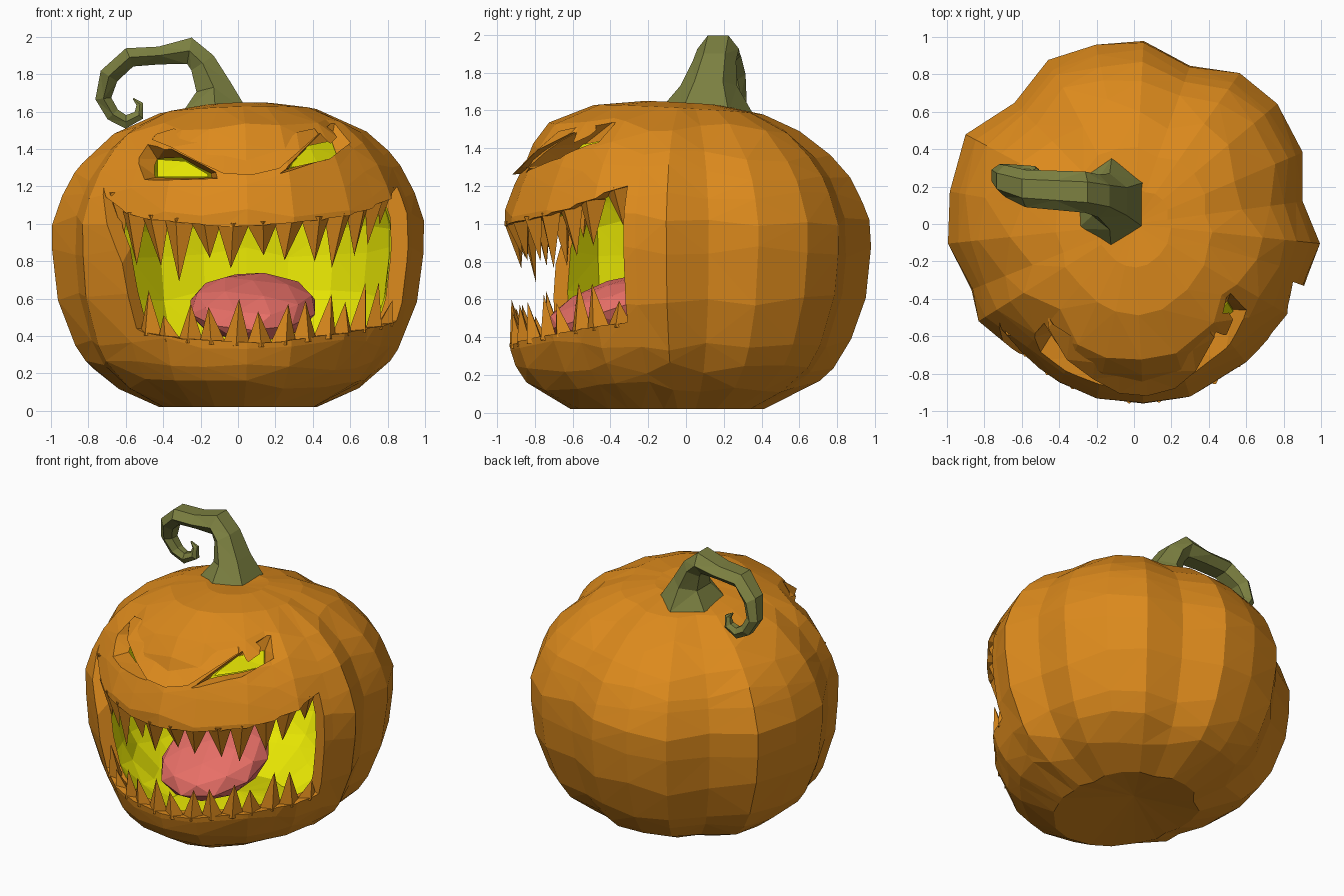
import bpy, bmesh, math, random
from mathutils import Vector, Matrix

if "Cube" in bpy.data.objects:
    bpy.data.objects.remove(bpy.data.objects["Cube"])

random.seed(4)

def material(name, rgb):
    m = bpy.data.materials.new(name)
    m.diffuse_color = (*rgb, 1)
    m.use_nodes = True
    m.node_tree.nodes["Principled BSDF"].inputs["Base Color"].default_value = m.diffuse_color
    return m

ORANGE = material("pumpkin_orange", (.72, .255, .012))
YELLOW = material("glow_yellow", (.83, .82, .001))
GREEN = material("stem_green", (.2, .215, .052))
PINK = material("tongue_pink", (.83, .165, .14))

def make(name, verts, faces, mats, normals=True):
    bm = bmesh.new()
    vs = [bm.verts.new(v) for v in verts]
    for f in faces:
        bm.faces.new([vs[i] for i in f])
    if normals:
        bmesh.ops.recalc_face_normals(bm, faces=bm.faces)
    bmesh.ops.triangulate(bm, faces=bm.faces)
    me = bpy.data.meshes.new(name)
    bm.to_mesh(me)
    bm.free()
    for m in mats:
        me.materials.append(m)
    ob = bpy.data.objects.new(name, me)
    bpy.context.collection.objects.link(ob)
    return ob

def lerp(table, t):
    if t <= table[0][0]:
        return table[0][1]
    for (a, p), (b, q) in zip(table, table[1:]):
        if t <= b:
            return p + (q - p) * (t - a) / (b - a)
    return table[-1][1]

# body shape: lobed outline (angle, radius), side profile (height, scale), front bulge
RING = [(-6, 1.0), (7.6, .91), (23, .98), (40, 1.0), (55, .985), (70.5, .9), (87, .98), (102, .98),
        (117.6, .99), (134.6, .91), (152, 1.02), (170, 1.0), (186, 1.0), (202, .94), (212, .98),
        (229, .93), (245, .945), (258, .955), (273, .97), (288, .97), (309, .96), (321, .96),
        (329.5, .985), (344, .97), (354, 1.0)]
PROFILE = [(.02, .42), (.14, .69), (.24, .8), (.36, .88), (.6, .97), (.86, 1.0), (1.02, 1.0), (1.15, .95),
           (1.26, .9), (1.37, .81), (1.5, .66), (1.6, .42), (1.635, .2)]
BULGE = [(.02, .5), (.14, .24), (.24, .16), (.36, .1), (.7, 0), (1.3, 0), (1.6, .2)]

def radius(deg, z):
    front = max(0, -math.sin(math.radians(deg))) ** 2
    deg = (deg + 6) % 360 - 6
    return lerp(RING, deg) * lerp(PROFILE, z) * (1 + front * lerp(BULGE, z))

def tilt(x, y, z):
    return (.03 * x - .06 * y) * (z / 1.66) ** 2

def polar(deg, r, z):
    a = math.radians(deg)
    return Vector((r * math.cos(a), r * math.sin(a), z))

def surf(x, z, out=0):
    """Point on the front of the body above (x, z)."""
    y = -.7
    for _ in range(12):
        zz = z - tilt(x, y, z)
        r = radius(math.degrees(math.atan2(y, x)), zz)
        y = -math.sqrt(max(.04, r * r - x * x))
    return Vector((x, y - out, z))

# pumpkin shell: outer skin plus yellow cavity
n, k = 24, len(PROFILE)
outer = []
for j, (z, s) in enumerate(PROFILE):
    for deg, _ in RING[:n]:
        h = z + (random.uniform(-.035, .035) if 0 < j < k - 2 else 0)
        p = polar(deg, radius(deg, h), h)
        p.z += tilt(*p)
        outer.append(p)
outer += [Vector((0, 0, .08)), Vector((0, 0, 1.62))]
faces = [(j * n + i, j * n + (i + 1) % n, (j + 1) * n + (i + 1) % n, (j + 1) * n + i)
         for j in range(k - 1) for i in range(n)]
faces += [((i + 1) % n, i, n * k) for i in range(n)]
faces += [((k - 1) * n + i, (k - 1) * n + (i + 1) % n, n * k + 1) for i in range(n)]
c = Vector((0, 0, .83))
inner = [c + (p - c) * .9 for p in outer]
m = len(outer)
body = make("pumpkin_shell", outer + inner,
            faces + [tuple(m + i for i in reversed(f)) for f in faces], [ORANGE, YELLOW], False)
for poly in body.data.polygons:
    if min(poly.vertices) >= m:
        poly.material_index = 1

def cut(cutter):
    mod = body.modifiers.new("cut", 'BOOLEAN')
    mod.operation, mod.solver, mod.object = 'DIFFERENCE', 'EXACT', cutter
    bpy.context.view_layer.objects.active = body
    bpy.ops.object.modifier_apply(modifier=mod.name)
    bpy.data.objects.remove(cutter)

def tube_faces(count, sides):
    f = [(j * sides + i, j * sides + (i + 1) % sides, (j + 1) * sides + (i + 1) % sides, (j + 1) * sides + i)
         for j in range(count - 1) for i in range(sides)]
    return f + [tuple(range(sides)), tuple((count - 1) * sides + i for i in range(sides))]

# mouth opening, wrapped round the front (angles measured from -y)
TOP = [(-54, 1.2), (-40, 1.04), (0, .98), (35, 1.03), (55, 1.1), (69, 1.2)]
BOTTOM = [(-38, .44), (-25, .39), (10, .36), (40, .42), (69, .48)]
top_phi = lambda u: -54 + 124 * u
bot_phi = lambda u: -38 + 108 * u
mv = []
for i in range(13):
    a, b = top_phi(i / 12), bot_phi(i / 12)
    zt, zb = lerp(TOP, a), lerp(BOTTOM, b)
    mv += [polar(a - 90, 1.3, zt), polar(b - 90, 1.3, zb), polar(b - 90, .5, zb), polar(a - 90, .5, zt)]
cut(make("mouth_cutter", mv, tube_faces(13, 4), []))

# eye sockets: slanted outline narrowing to a glowing slit
EYES = [([(-.57, 1.35), (-.51, 1.47), (-.38, 1.42), (-.1, 1.28), (-.09, 1.24), (-.53, 1.23)],
         [(-.43, 1.3), (-.43, 1.345), (-.28, 1.335), (-.16, 1.265), (-.16, 1.25), (-.43, 1.25)]),
        ([(.25, 1.29), (.36, 1.41), (.52, 1.56), (.63, 1.46), (.48, 1.345), (.2, 1.255)],
         [(.29, 1.325), (.38, 1.42), (.5, 1.445), (.53, 1.36), (.42, 1.33), (.28, 1.3)])]
for side, (front, back) in zip(("left", "right"), EYES):
    ev = [surf(x, z, .06) for x, z in front] + [surf(x, z, -.17) for x, z in back]
    cut(make("eye_cutter", ev, tube_faces(2, 6), []))
    # glowing plate just in front of the socket's end
    plate = [surf(x, z, -.16) for x, z in back] + [surf(x, z, -.168) for x, z in back]
    make(side + "_eye_glow", plate, tube_faces(2, 6), [YELLOW])

# angry brow overhanging the eyes
bv = []
for x, z in [(-.46, 1.45), (-.36, 1.41), (-.22, 1.335), (-.08, 1.27), (.07, 1.26), (.22, 1.295), (.33, 1.39), (.43, 1.48)]:
    end = abs(x) > .4
    bv += [surf(x, z, .0 if end else .035), surf(x * .95, z + (.03 if end else .1), -.01), surf(x, z + .01, -.05)]
make("brow", bv, tube_faces(8, 3), [ORANGE])

# teeth: four-sided spikes along both lips
def teeth(name, phi_of, edge, lengths, sign, half):
    verts, fs = [], []
    for i, length in enumerate(lengths):
        phi = phi_of((i + .5) / len(lengths))
        z = lerp(edge, phi)
        r = radius(phi - 90, z) * .985
        base = z - sign * .025
        o = len(verts)
        verts += [polar(phi - half - 90, r - .045, base), polar(phi - 90, r + .01, z - sign * .02),
                  polar(phi + half - 90, r - .045, base), polar(phi - 90, r - .09, base),
                  polar(phi - 90 + (-1) ** i, r - (.08 if sign < 0 else 0), z + sign * length)]
        fs += [(o + a, o + (a + 1) % 4, o + 4) for a in range(4)] + [(o, o + 1, o + 2, o + 3)]
    make(name, verts, fs, [ORANGE])

teeth("upper_teeth", top_phi, TOP, [.22, .26, .25, .32, .18, .22, .16, .2, .22, .27, .24, .22, .18], -1, 5.6)
teeth("lower_teeth", bot_phi, BOTTOM, [.22, .12, .19, .18, .23, .17, .2, .2, .22, .16, .25, .23, .12], 1, 5)

# tongue, sloping down to the front
bm = bmesh.new()
bmesh.ops.create_icosphere(bm, subdivisions=2, radius=1)
xf = (Matrix.Translation((.08, -.37, .555)) @ Matrix.Rotation(math.radians(18), 4, 'X')
      @ Matrix.Diagonal((.35, .4, .15, 1)))
bmesh.ops.transform(bm, matrix=xf, verts=bm.verts)
me = bpy.data.meshes.new("tongue")
bm.to_mesh(me)
bm.free()
me.materials.append(PINK)
bpy.context.collection.objects.link(bpy.data.objects.new("tongue", me))

# curled stem: x, y, z, half thickness, half width
PATH = [(-.12, .1, 1.59, .19, .25), (-.13, .12, 1.73, .1, .15), (-.19, .15, 1.86, .075, .115),
        (-.26, .17, 1.925, .075, .11), (-.42, .18, 1.9, .05, .105), (-.58, .19, 1.89, .055, .1),
        (-.69, .23, 1.79, .055, .085), (-.72, .26, 1.67, .045, .06), (-.67, .27, 1.585, .04, .05),
        (-.6, .275, 1.545, .038, .04), (-.53, .275, 1.58, .03, .035), (-.525, .275, 1.64, .02, .02),
        (-.56, .275, 1.67, .004, .005)]
sv = []
for i, (x, y, z, a, b) in enumerate(PATH):
    p, q = PATH[max(0, i - 1)], PATH[min(len(PATH) - 1, i + 1)]
    t = Vector((q[0] - p[0], 0, q[2] - p[2])).normalized()
    if i == 0:
        t = Vector((0, 0, 1))
    nrm = Vector((t.z, 0, -t.x))
    for s in range(6):
        w = math.radians(60 * s + 30)
        sv.append(Vector((x, y, z)) + nrm * a * math.cos(w) * 1.1 + Vector((0, b * math.sin(w), 0)))
make("stem", sv, tube_faces(len(PATH), 6), [GREEN])
